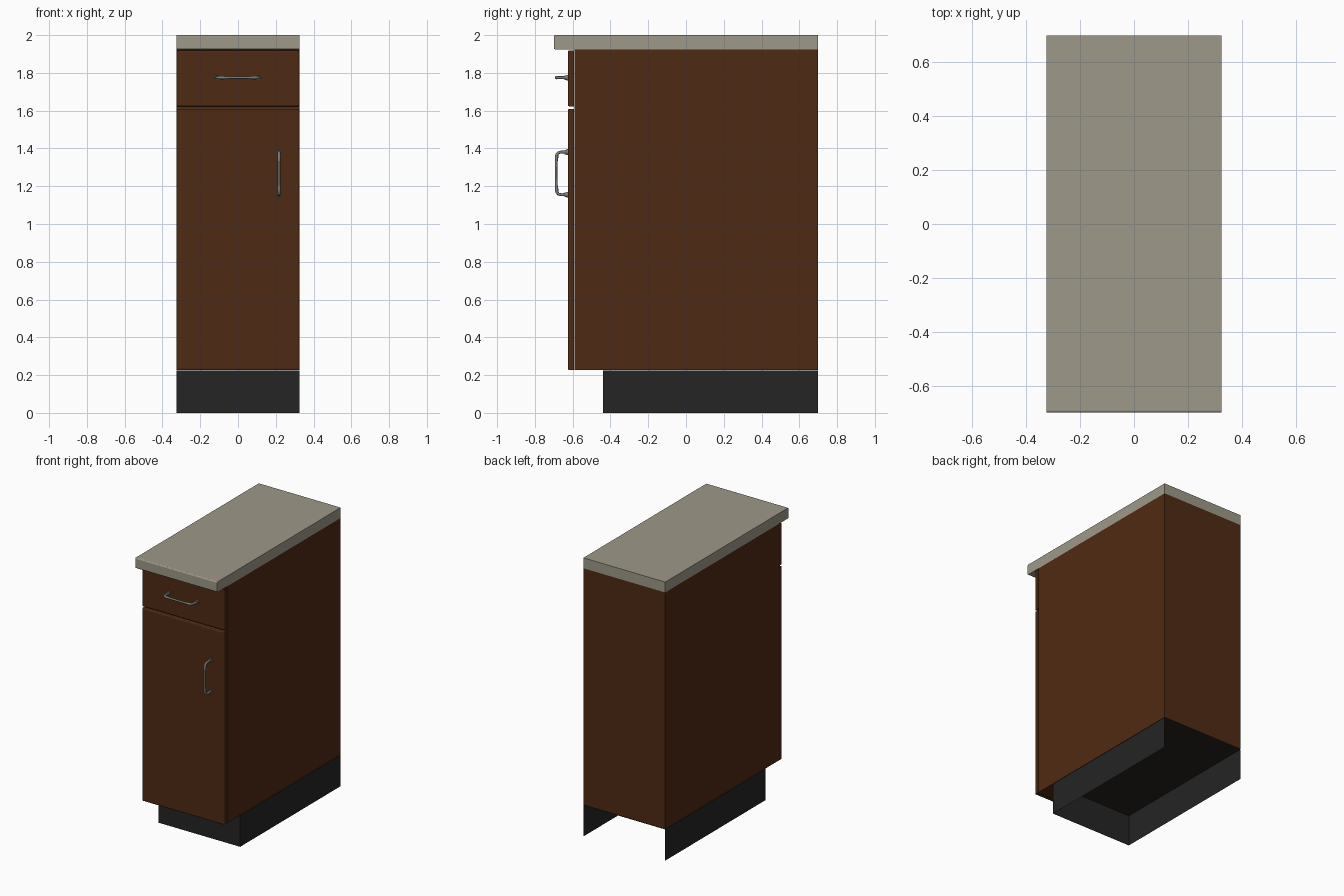
import bpy, bmesh, math
from mathutils import Vector

if "Cube" in bpy.data.objects:
    bpy.data.objects.remove(bpy.data.objects["Cube"])


def material(name, rgb):
    m = bpy.data.materials.new(name)
    m.diffuse_color = (*rgb, 1)
    m.use_nodes = True
    m.node_tree.nodes["Principled BSDF"].inputs["Base Color"].default_value = m.diffuse_color
    return m


WOOD = material("dark brown wood", (0.078, 0.023, 0.0065))
STONE = material("warm grey worktop", (0.34, 0.315, 0.25))
BLACK = material("charcoal plinth", (0.018, 0.018, 0.018))
UNDER = material("dark underside", (0.018, 0.017, 0.012))
METAL = material("grey metal", (0.2, 0.2, 0.19))


def box(name, lo, hi, mats, bevel=0.0, edge_test=None, drop=None, rule=None):
    """Box from corner to corner, with chosen edges bevelled and chosen faces dropped."""
    bm = bmesh.new()
    bmesh.ops.create_cube(bm, size=1)
    for v in bm.verts:
        v.co = Vector((a if c < 0 else b) for a, b, c in zip(lo, hi, v.co))
    bm.normal_update()
    if rule:
        for f in bm.faces:
            f.material_index = rule(f.normal)
    if drop:
        bmesh.ops.delete(bm, geom=[f for f in bm.faces if drop(f.normal)], context='FACES_ONLY')
    if bevel:
        edges = [e for e in bm.edges if edge_test(e)]
        bmesh.ops.bevel(bm, geom=edges, offset=bevel, segments=3, profile=0.5, affect='EDGES')
    me = bpy.data.meshes.new(name)
    bm.to_mesh(me)
    bm.free()
    ob = bpy.data.objects.new(name, me)
    bpy.context.collection.objects.link(ob)
    for m in mats:
        me.materials.append(m)
    return ob


def front_edge(y):
    return lambda e: all(abs(v.co.y - y) < 1e-4 for v in e.verts)


def front_long_edge(y):
    return lambda e: front_edge(y)(e) and abs(e.verts[0].co.x - e.verts[1].co.x) > 0.1


W = 0.325
FRONT = -0.625

# Cabinet body, door and drawer
box("cabinet_body", (-W, -0.59, 0.227), (W, 0.7, 1.925), [WOOD])
box("door", (-W, FRONT, 0.227), (W, -0.592, 1.61), [WOOD], 0.007, front_edge(FRONT))
box("drawer_front", (-W, FRONT, 1.623), (W, -0.592, 1.918), [WOOD], 0.007, front_edge(FRONT))

# Worktop with softened front edge
box("worktop", (-W, -0.7, 1.925), (W, 0.7, 2.0), [STONE], 0.008, front_long_edge(-0.7))

# Recessed plinth, open at the back and below
box("plinth", (-W, -0.44, 0), (W, 0.7, 0.224), [BLACK, UNDER],
    drop=lambda n: n.y > 0.5 or n.z < -0.5, rule=lambda n: 1 if n.z > 0.5 else 0)


# Bow handles: a bent tube with a collar and foot at each end
def handle(name, centre, axis):
    axis = Vector(axis)
    out = Vector((0, -1, 0))
    centre = Vector(centre)
    half = [(0.113, 0.0, 1), (0.113, 0.035, 0.9), (0.110, 0.050, 0.9),
            (0.100, 0.058, 1.0), (0.086, 0.060, 1.1), (0.060, 0.062, 0.85)]
    path = half + [(0, 0.063, 0.8)] + [(-a, d, r) for a, d, r in reversed(half)]
    cu = bpy.data.curves.new(name, 'CURVE')
    cu.dimensions = '3D'
    cu.bevel_depth = 0.0085
    cu.bevel_resolution = 2
    cu.use_fill_caps = True
    sp = cu.splines.new('POLY')
    sp.points.add(len(path) - 1)
    for p, (a, d, r) in zip(sp.points, path):
        p.co = (*(centre + axis * a + out * d), 1)
        p.radius = r
    cu.materials.append(METAL)
    bpy.context.collection.objects.link(bpy.data.objects.new(name, cu))
    for s in (-1, 1):
        for rad, d0, d1 in ((0.015, -0.002, 0.008), (0.012, 0.008, 0.018)):
            loc = centre + axis * 0.113 * s + out * (d0 + d1) / 2
            bpy.ops.mesh.primitive_cylinder_add(vertices=16, radius=rad, depth=d1 - d0,
                                                location=loc, rotation=(math.pi / 2, 0, 0))
            ob = bpy.context.object
            ob.name = name + "_collar"
            ob.data.materials.append(METAL)
            bpy.ops.object.shade_smooth_by_angle()


handle("drawer_handle", (0, FRONT, 1.775), (1, 0, 0))
handle("door_handle", (0.217, FRONT, 1.268), (0, 0, 1))
